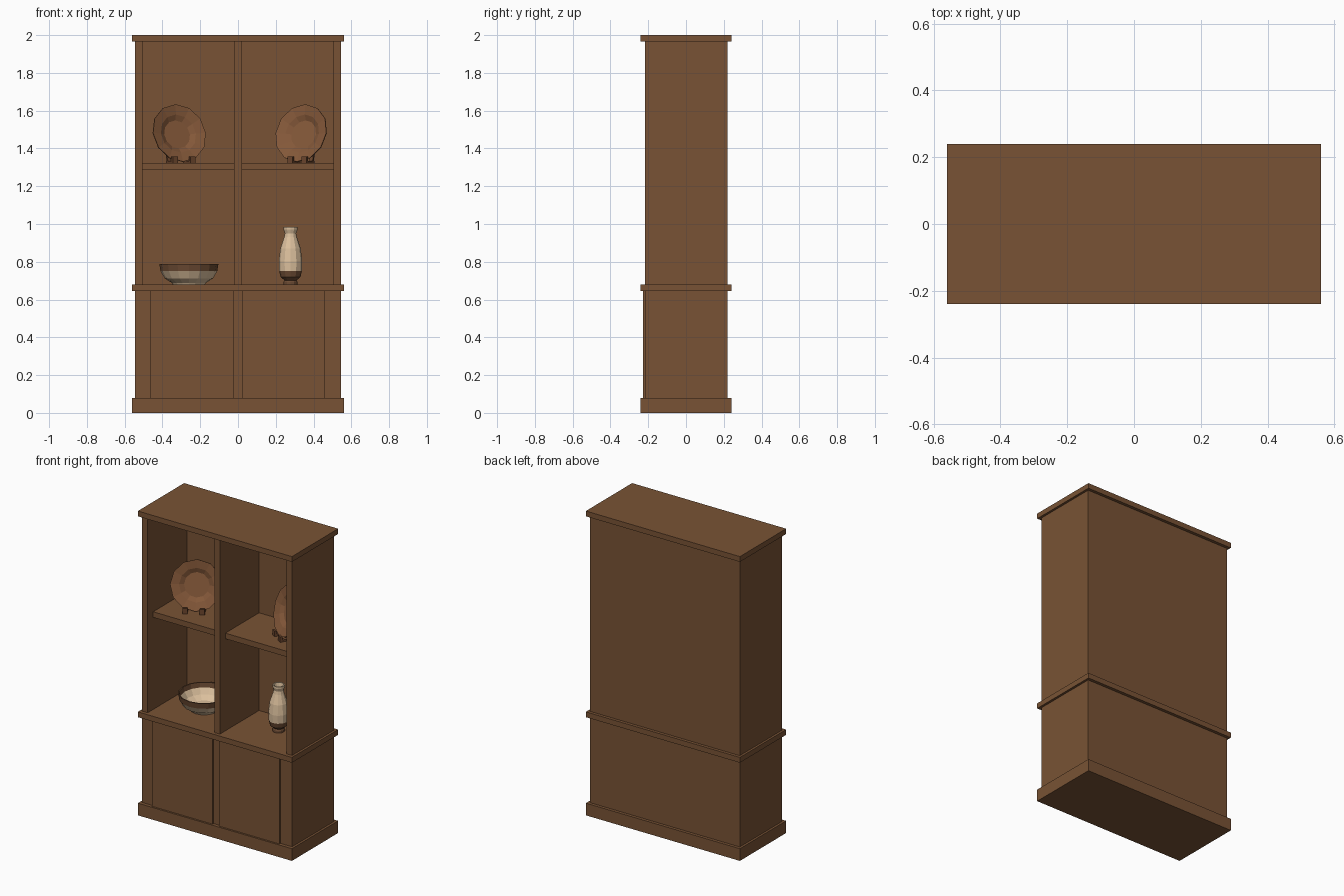
import bpy, bmesh, math
from mathutils import Matrix, Vector

if "Cube" in bpy.data.objects:
    bpy.data.objects.remove(bpy.data.objects["Cube"])


def material(name, rgb):
    m = bpy.data.materials.new(name)
    m.diffuse_color = (*rgb, 1)
    m.use_nodes = True
    m.node_tree.nodes["Principled BSDF"].inputs["Base Color"].default_value = m.diffuse_color
    return m


WOOD = material("cabinet wood", (0.190, 0.086, 0.035))
CLAY = material("plate clay", (0.232, 0.098, 0.041))
DARK = material("stand wood", (0.150, 0.062, 0.027))
CREAM = material("cream glaze", (0.72, 0.53, 0.34))
BROWN = material("brown glaze", (0.150, 0.070, 0.033))


def finish(name, bm, mats, matrix=Matrix()):
    bmesh.ops.recalc_face_normals(bm, faces=bm.faces)
    me = bpy.data.meshes.new(name)
    bm.to_mesh(me)
    bm.free()
    for m in mats:
        me.materials.append(m)
    ob = bpy.data.objects.new(name, me)
    ob.matrix_world = matrix
    bpy.context.collection.objects.link(ob)
    return ob


def box(name, lo, hi, mat=WOOD, matrix=Matrix()):
    """Box between two corners."""
    lo, hi = Vector(lo), Vector(hi)
    bm = bmesh.new()
    bmesh.ops.create_cube(bm, size=1)
    for v in bm.verts:
        v.co = Vector(a * b for a, b in zip(v.co, hi - lo)) + (lo + hi) / 2
    return finish(name, bm, [mat], matrix)


def lathe(name, profile, sides, mats, matrix, rule=None):
    """Spin (radius, z) points; both ends are capped. rule(z) picks a material."""
    bm = bmesh.new()
    rings = []
    for r, z in profile:
        rings.append([bm.verts.new((r * math.cos(2 * math.pi * i / sides),
                                    r * math.sin(2 * math.pi * i / sides), z))
                      for i in range(sides)])
    for a, b in zip(rings, rings[1:]):
        for i in range(sides):
            j = (i + 1) % sides
            bm.faces.new((a[i], a[j], b[j], b[i]))
    bm.faces.new(rings[0])
    bm.faces.new(rings[-1])
    if rule:
        for f in bm.faces:
            f.material_index = rule(f.calc_center_median().z)
    return finish(name, bm, mats, matrix)


# Cabinet carcass
box("plinth", (-0.56, -0.24, 0), (0.56, 0.24, 0.08))
box("lower_body", (-0.545, -0.217, 0.08), (0.545, 0.22, 0.645))
box("counter", (-0.56, -0.24, 0.645), (0.56, 0.24, 0.68))
box("top_board", (-0.56, -0.24, 1.965), (0.56, 0.24, 2.0))
box("back_panel", (-0.505, 0.19, 0.68), (0.505, 0.22, 1.965))
box("centre_divider", (-0.02, -0.217, 0.68), (0.02, 0.19, 1.965))
for side, x0, x1 in (("left", -0.545, -0.505), ("right", 0.505, 0.545)):
    box(side + "_side_panel", (x0, -0.217, 0.68), (x1, 0.22, 1.965))
for side, x0, x1 in (("left", -0.505, -0.02), ("right", 0.02, 0.505)):
    box(side + "_shelf", (x0, -0.16, 1.285), (x1, 0.19, 1.322))
for side, x0, x1 in (("left", -0.465, -0.025), ("right", 0.02, 0.46)):
    box(side + "_door", (x0, -0.228, 0.08), (x1, -0.217, 0.645))

# Display plates leaning on little stands, turned towards the middle
PLATE = [(0.077, -0.028), (0.105, -0.012), (0.158, 0.0),
         (0.158, -0.006), (0.11, -0.02), (0.08, -0.036)]
TILT = math.radians(16)
for side, centre, lip, yaw, gap in (
        ("left", (-0.31, 0.01, 1.482), (-0.292, -0.042, 1.322), 28, 0.052),
        ("right", (0.333, 0.02, 1.482), (0.32, -0.038, 1.322), -32, 0.044)):
    turn = Matrix.Rotation(math.radians(yaw), 4, 'Z')
    lathe(side + "_plate", PLATE, 12, [CLAY],
          Matrix.Translation(centre) @ turn @ Matrix.Rotation(math.pi / 2 - TILT, 4, 'X'))
    frame = Matrix.Translation(lip) @ turn
    for n, x in (("a", -gap), ("b", gap)):
        box(f"{side}_stand_rail_{n}", (x - .013, -.008, 0), (x + .013, .07, .012), DARK, frame)
        box(f"{side}_stand_lip_{n}", (x - .015, -.014, 0), (x + .015, .002, .036), DARK, frame)
        lean = frame @ Matrix.Translation((0, 0.052, 0.005)) @ Matrix.Rotation(-TILT, 4, 'X')
        box(f"{side}_stand_back_{n}", (x - .01, 0, 0), (x + .01, .012, .15), DARK, lean)

# Bowl with a brown rim band
BOWL = [(0.085, 0.0), (0.09, 0.008), (0.128, 0.032), (0.15, 0.07), (0.156, 0.107),
        (0.149, 0.107), (0.143, 0.075), (0.12, 0.04), (0.08, 0.018)]
lathe("bowl", BOWL, 16, [CREAM, BROWN], Matrix.Translation((-0.26, 0.02, 0.68)),
      lambda z: 1 if z > 0.08 else 0)

# Vase with a brown foot
VASE = [(0.037, 0.0), (0.037, 0.012), (0.032, 0.022), (0.053, 0.04), (0.06, 0.072),
        (0.062, 0.125), (0.054, 0.19), (0.034, 0.25), (0.03, 0.27), (0.037, 0.29),
        (0.037, 0.303), (0.03, 0.303), (0.024, 0.27), (0.024, 0.24)]
lathe("vase", VASE, 12, [CREAM, BROWN], Matrix.Translation((0.278, 0.025, 0.68)),
      lambda z: 1 if z < 0.07 else 0)
